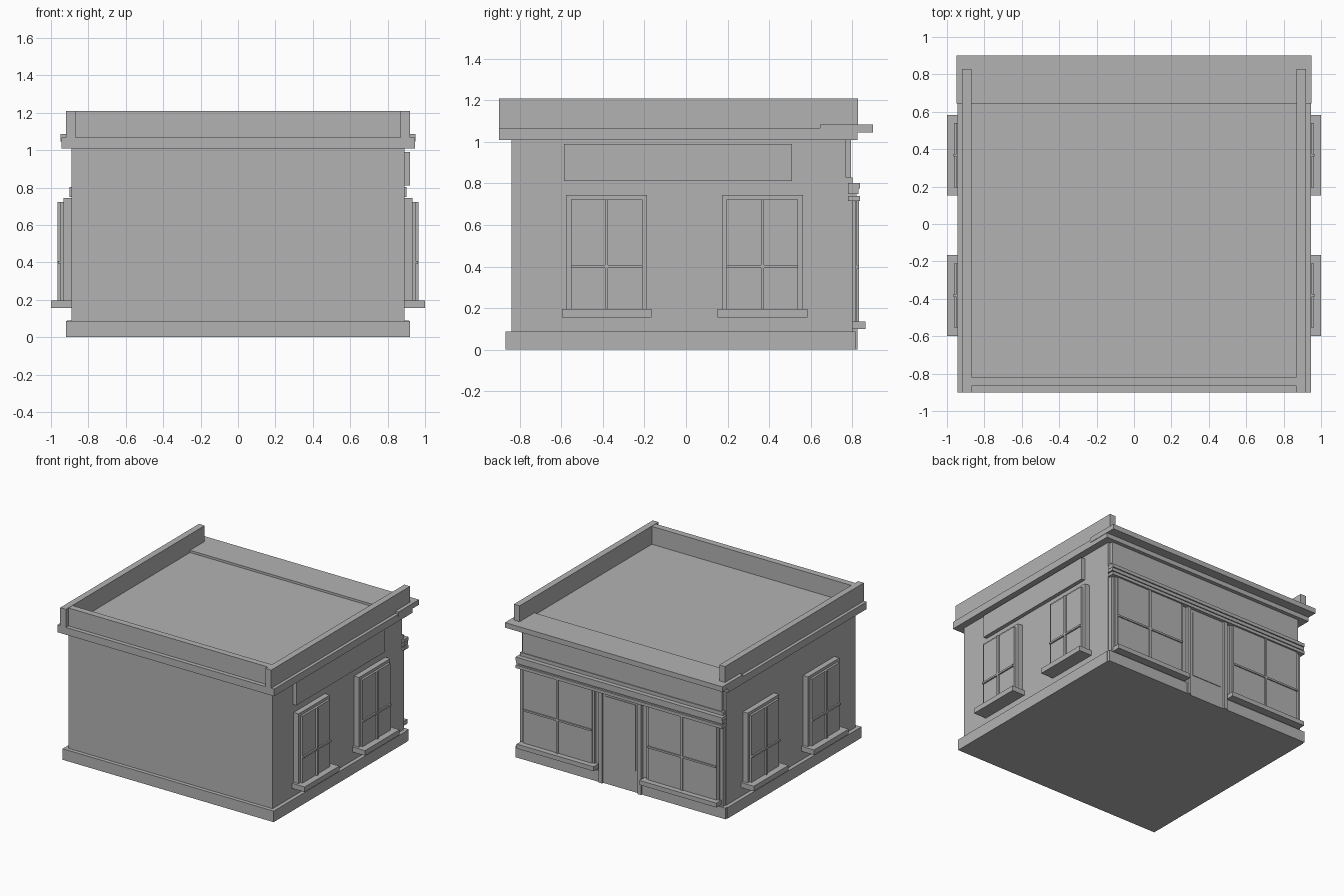
import bpy, bmesh

grey = bpy.data.materials.new("plain_grey")
grey.diffuse_color = (0.45, 0.45, 0.45, 1.0)


def box(name, x, y, z):
    """Axis-aligned box from (min, max) pairs."""
    bm = bmesh.new()
    bmesh.ops.create_cube(bm, size=1.0)
    for v in bm.verts:
        for i, r in enumerate((x, y, z)):
            v.co[i] = max(r) if v.co[i] > 0 else min(r)
    mesh = bpy.data.meshes.new(name)
    bm.to_mesh(mesh)
    bm.free()
    mesh.materials.append(grey)
    ob = bpy.data.objects.new(name, mesh)
    bpy.context.collection.objects.link(ob)
    return ob


# Main volume and plinth
box("walls", (-0.89, 0.89), (-0.84, 0.77), (0.01, 1.02))
box("plinth", (-0.92, 0.92), (-0.87, 0.795), (0, 0.087))

# Roof slab, canopy over the shop side, parapets
box("roof_cornice", (-0.945, 0.945), (-0.9, 0.825), (1.01, 1.067))
box("canopy_slab", (-0.948, 0.948), (0.645, 0.9), (1.045, 1.085))
box("rear_parapet", (-0.87, 0.87), (-0.867, -0.817), (1.06, 1.208))
for s, side in ((-1, "left"), (1, "right")):
    box(side + "_parapet", (s * 0.87, s * 0.92), (-0.9, 0.828), (1.06, 1.21))

# Blank sign board, right wall only
box("sign_board", (0.88, 0.92), (-0.588, 0.51), (0.812, 0.99))

# Side windows
for s, side in ((-1, "left"), (1, "right")):
    for n, c in enumerate((-0.382, 0.368)):
        tag = f"{side}_window_{n + 1}_"
        box(tag + "frame", (s * 0.88, s * 0.933), (c - 0.195, c + 0.195), (0.18, 0.745))
        box(tag + "glass", (s * 0.92, s * 0.95), (c - 0.172, c + 0.172), (0.19, 0.722))
        box(tag + "upright_bar", (s * 0.94, s * 0.964), (c - 0.007, c + 0.007), (0.19, 0.722))
        box(tag + "cross_bar", (s * 0.94, s * 0.962), (c - 0.172, c + 0.172), (0.393, 0.407))
        box(tag + "sill", (s * 0.885, s * 1.0), (c - 0.216, c + 0.216), (0.155, 0.195))

# Shop front on +y
box("fascia", (-0.87, 0.87), (0.76, 0.795), (0.82, 1.015))
box("shop_front_panel", (-0.885, 0.885), (0.76, 0.802), (0.08, 0.83))
for n, (z0, z1, y1) in enumerate(((0.777, 0.803, 0.837), (0.75, 0.775, 0.83), (0.716, 0.74, 0.837))):
    box(f"shop_trim_{n + 1}", (-0.9, 0.9), (0.78, y1), (z0, z1))
box("shop_trim_core", (-0.89, 0.89), (0.78, 0.822), (0.72, 0.8))

for s, side in ((-1, "left"), (1, "right")):
    tag = f"shop_{side}_"
    box(tag + "plinth", (s * 0.155, s * 0.915), (0.78, 0.815), (0, 0.088))
    box(tag + "frame", (s * 0.225, s * 0.86), (0.79, 0.815), (0.13, 0.73))
    box(tag + "glass", (s * 0.245, s * 0.84), (0.8, 0.823), (0.13, 0.72))
    box(tag + "upright_bar", (s * 0.535, s * 0.551), (0.81, 0.832), (0.13, 0.72))
    box(tag + "cross_bar", (s * 0.245, s * 0.84), (0.81, 0.832), (0.39, 0.404))
    box(tag + "sill", (s * 0.2, s * 0.87), (0.785, 0.865), (0.1, 0.135))
    box(tag + "door_post", (s * 0.155, s * 0.185), (0.78, 0.825), (0.0, 0.725))

# Door with a raised pane
box("door", (-0.157, 0.157), (0.76, 0.81), (0, 0.72))
box("door_pane", (-0.13, 0.13), (0.805, 0.815), (0.17, 0.69))
